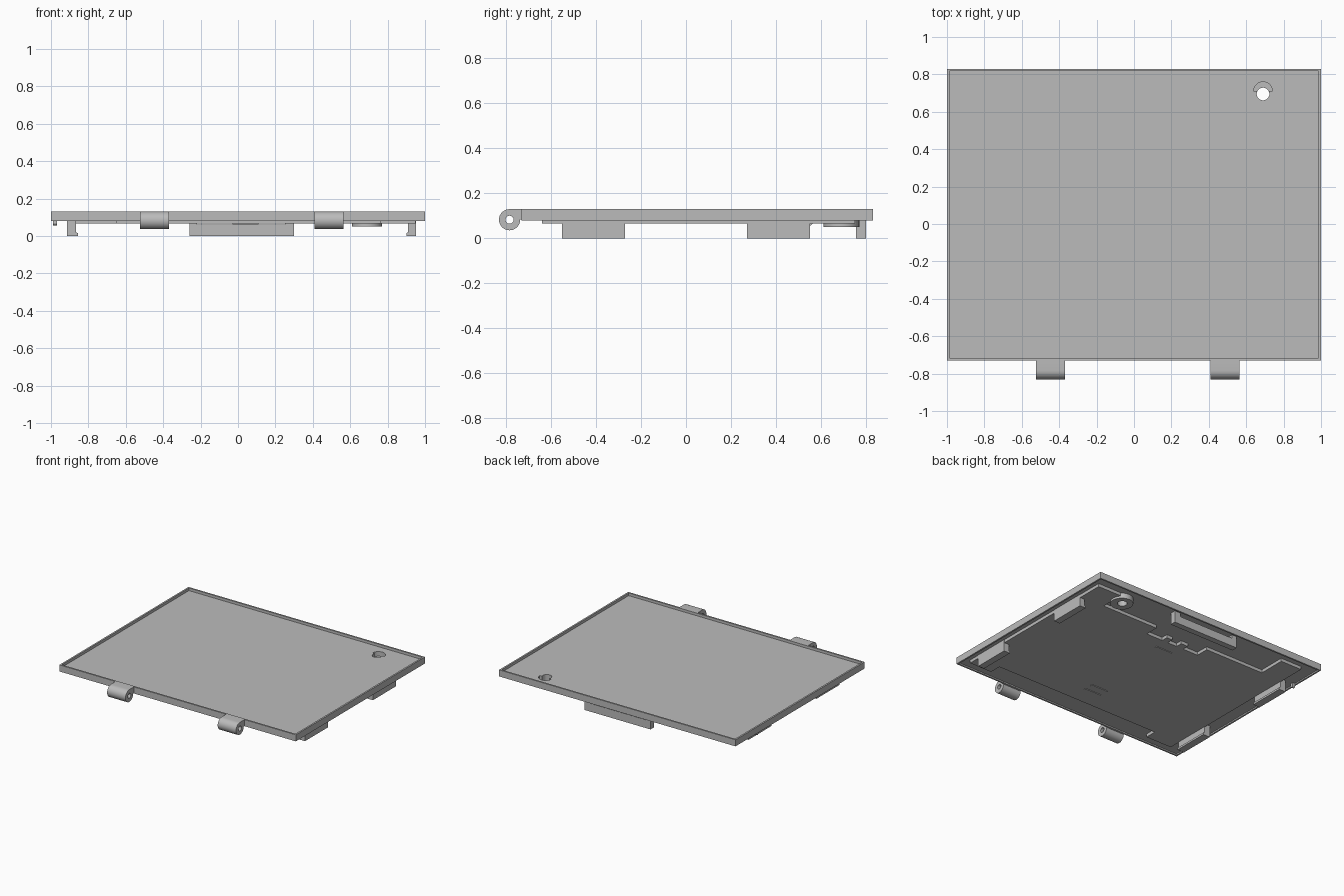
import bpy, bmesh, math
from mathutils import Matrix

cube = bpy.data.objects.get("Cube")
if cube:
    bpy.data.objects.remove(cube, do_unlink=True)

grey = bpy.data.materials.new("grey_plastic")
grey.use_nodes = True
tone = (0.5, 0.5, 0.5, 1)
grey.diffuse_color = tone
grey.node_tree.nodes["Principled BSDF"].inputs["Base Color"].default_value = tone


def finish(bm, name, smooth=False):
    bmesh.ops.recalc_face_normals(bm, faces=bm.faces)
    mesh = bpy.data.meshes.new(name)
    bm.to_mesh(mesh)
    bm.free()
    mesh.materials.append(grey)
    ob = bpy.data.objects.new(name, mesh)
    bpy.context.collection.objects.link(ob)
    if smooth:
        bpy.ops.object.select_all(action='DESELECT')
        ob.select_set(True)
        bpy.context.view_layer.objects.active = ob
        bpy.ops.object.shade_smooth_by_angle(angle=math.radians(35))
    return ob


def add_box(bm, x, y, z):
    m = Matrix.LocRotScale(((x[0] + x[1]) / 2, (y[0] + y[1]) / 2, (z[0] + z[1]) / 2),
                           None, (x[1] - x[0], y[1] - y[0], z[1] - z[0]))
    return bmesh.ops.create_cube(bm, size=1, matrix=m)


def box(name, x, y, z):
    bm = bmesh.new()
    add_box(bm, x, y, z)
    return finish(bm, name)


def prism(name, points, axis, start, end, smooth=False):
    """Extrude an outline along x, y or z; points hold the other two axes."""
    def place(p, d):
        c = list(p)
        c.insert("xyz".index(axis), d)
        return c
    bm = bmesh.new()
    face = bm.faces.new([bm.verts.new(place(p, start)) for p in points])
    new = bmesh.ops.extrude_face_region(bm, geom=[face])["geom"]
    move = place((0, 0), end - start)
    bmesh.ops.translate(bm, vec=move, verts=[v for v in new if isinstance(v, bmesh.types.BMVert)])
    return finish(bm, name, smooth)


def arc(cx, cy, r, a0, a1, n):
    return [(cx + r * math.cos(math.radians(a0 + (a1 - a0) * i / n)),
             cy + r * math.sin(math.radians(a0 + (a1 - a0) * i / n))) for i in range(n + 1)]


def cut(ob, cutter):
    cutter.hide_render = True
    cutter.hide_viewport = True
    cutter.display_type = 'WIRE'
    mod = ob.modifiers.new("cut", 'BOOLEAN')
    mod.operation = 'DIFFERENCE'
    mod.solver = 'EXACT'
    mod.object = cutter


# Lid plate: shallow trays sunk into the top and the underside
bm = bmesh.new()
add_box(bm, (-1, 1), (-0.73, 0.83), (0.08, 0.13))
bm.normal_update()
for side, depth in ((1, 0.02), (-1, 0.01)):
    face = next(f for f in bm.faces if f.normal.z * side > 0.9)
    bmesh.ops.inset_region(bm, faces=[face], thickness=0.018)
    step = bmesh.ops.extrude_discrete_faces(bm, faces=[face])["faces"][0]
    bmesh.ops.translate(bm, verts=step.verts, vec=(0, 0, -side * depth))
plate = finish(bm, "lid_plate")

# Raised pad on the underside, with stepped outline
pad_outline = [(0.95, -0.64), (0.95, 0.75), (0.75, 0.75), (0.75, 0.565), (0.27, 0.565),
               (0.27, 0.46), (0.13, 0.46), (0.13, 0.51), (0.08, 0.51), (0.08, 0.46),
               (0, 0.46), (0, 0.51), (-0.06, 0.51), (-0.06, 0.46), (-0.19, 0.46),
               (-0.19, 0.56), (-0.69, 0.56), (-0.69, 0.77), (-0.87, 0.77), (-0.87, -0.64),
               (-0.65, -0.64), (-0.65, -0.55), (0.76, -0.55), (0.76, -0.64)]
pad = prism("underside_pad", pad_outline, "z", 0.066, 0.095)

# Small ribs on the pad
for i, y in enumerate((-0.40, -0.33, 0.365)):
    box(f"pad_rib_{i + 1}", (-0.03, 0.11), (y - 0.008, y + 0.008), (0.061, 0.068))

# Screw boss, hole and crescent recess
boss = prism("screw_boss", arc(0.69, 0.69, 0.08, 0, 350, 35), "z", 0.05, 0.095, True)
hole = prism("hole_cutter", arc(0.69, 0.695, 0.034, 0, 345, 23), "z", -0.1, 0.3)
crescent = prism("crescent_cutter", arc(0.69, 0.71, 0.05, 0, 180, 16), "z", 0.075, 0.3)
for part in (plate, pad, boss):
    cut(part, hole)
for part in (plate, boss):
    cut(part, crescent)

# Side clips with a small inward lip
for side, inner, outer in (("left", 0.91, 0.952), ("right", -0.866, -0.914)):
    lip = inner - math.copysign(0.01, inner)
    profile = [(outer, 0), (outer, 0.095), (inner, 0.095), (inner, 0.02), (lip, 0.015), (lip, 0)]
    for place, y in (("front", -0.55), ("back", 0.27)):
        prism(f"{side}_{place}_clip", profile, "y", y, y + 0.28)

# Back clip, with a slot between it and the plate
prism("back_clip", [(-0.26, 0), (0.30, 0), (0.30, 0.095), (0.25, 0.095), (0.25, 0.062),
                    (-0.22, 0.062), (-0.22, 0.095), (-0.26, 0.095)], "y", 0.755, 0.80)

# Small locating peg under the right rim
prism("locating_peg", arc(0.55, 0.07, 0.013, 0, 330, 11) , "x", -0.99, -0.968, True)
box("peg_stem", (-0.99, -0.968), (0.538, 0.562), (0.07, 0.095))

# Hinge knuckles: round barrel with a flat arm running into the plate
for side, x in (("right", -0.525), ("left", 0.41)):
    outline = arc(-0.784, 0.083, 0.047, 90, 360, 24) + [(-0.728, 0.083), (-0.728, 0.13)]
    knuckle = prism(f"{side}_hinge", outline, "x", x, x + 0.155, True)
    pin = prism(f"{side}_pin_cutter", arc(-0.784, 0.083, 0.018, 0, 345, 23), "x", x - 0.05, x + 0.2)
    cut(knuckle, pin)
